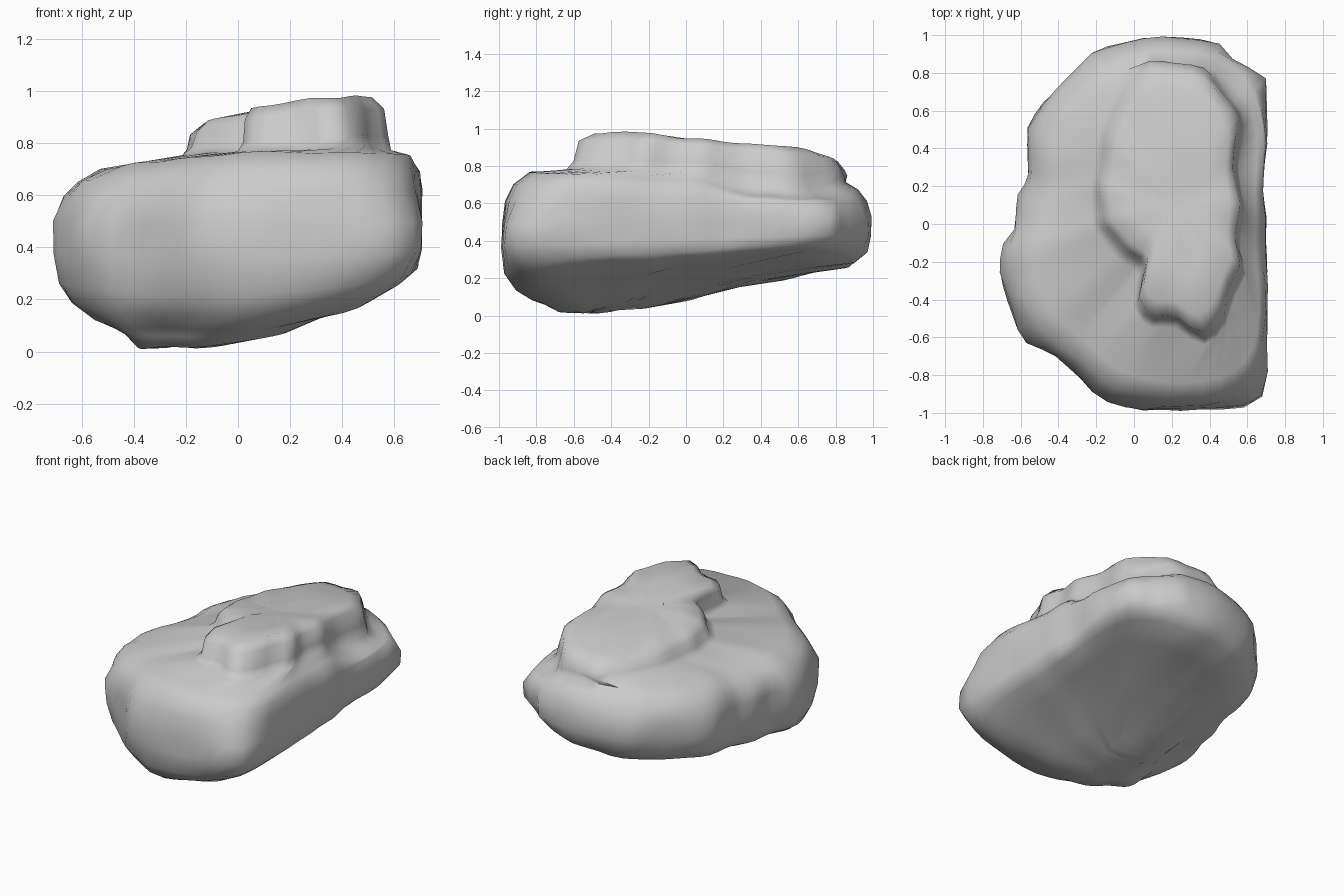
import bpy
import bmesh
import math
from mathutils import Vector, noise
from mathutils.geometry import intersect_line_line_2d

if "Cube" in bpy.data.objects:
    bpy.data.objects.remove(bpy.data.objects["Cube"], do_unlink=True)

SIDES = 64

# Plan outline of the broad boulder, counter-clockwise from the back corner
BODY = [(0.71, 0.8), (0.6, 0.83), (0.5, 0.88), (0.47, 0.97), (0.1, 1.0),
        (-0.23, 0.91), (-0.48, 0.64), (-0.57, 0.51), (-0.55, 0.22),
        (-0.61, 0.18), (-0.62, -0.03), (-0.7, -0.09), (-0.72, -0.25),
        (-0.6, -0.62), (-0.4, -0.7), (-0.2, -0.92), (0, -0.99), (0.5, -0.98),
        (0.66, -0.97), (0.71, -0.85), (0.7, -0.3), (0.69, 0.2), (0.71, 0.4),
        (0.69, 0.6)]

# Plan outline of the raised slab on its top
SLAB = [(0.45, 0.74), (0.36, 0.82), (0.1, 0.85), (-0.02, 0.75), (-0.15, 0.5),
        (-0.2, 0.2), (-0.18, 0), (-0.05, -0.15), (0.06, -0.22), (0, -0.4),
        (0.08, -0.52), (0.22, -0.5), (0.36, -0.63), (0.47, -0.53),
        (0.52, -0.35), (0.58, -0.24), (0.55, -0.1), (0.57, 0.1), (0.54, 0.3),
        (0.57, 0.55)]


def polar_outline(points, centre):
    """Resample an outline at even angles as offsets from its centre."""
    centre = Vector(centre)
    corners = [Vector(p) for p in points]
    result = []
    for i in range(SIDES):
        angle = math.tau * (i + 0.5) / SIDES
        far = centre + 3 * Vector((math.cos(angle), math.sin(angle)))
        hits = [intersect_line_line_2d(centre, far, a, b)
                for a, b in zip(corners, corners[1:] + corners[:1])]
        result.append(max((h - centre for h in hits if h),
                          key=lambda d: d.length))
    return result


def round_off(outline, passes):
    """Wear down the corners of a resampled outline."""
    for _ in range(passes):
        outline = [(outline[i - 1] + 2 * outline[i]
                    + outline[(i + 1) % SIDES]) / 4 for i in range(SIDES)]
    return outline


def ramp(value, start, end):
    return min(1, max(0, (value - start) / (end - start)))


body = polar_outline(BODY, (0, 0))
worn = round_off(body, 5)
slab = polar_outline(SLAB, (0.2, 0.1))

# Rings from the underside up:
# outline, centre, scale, height, x tilt, y tilt, sideways bowl, ledge drop
RINGS = [
    (worn, -0.16, -0.36, 0.2, 0.11, 0.17, 0.13, 0.1, 0),
    (worn, -0.1, -0.28, 0.43, 0.12, 0.17, 0.13, 0.15, 0),
    (worn, -0.06, -0.2, 0.57, 0.15, 0.14, 0.12, 0.2, 0),
    (worn, -0.02, -0.07, 0.77, 0.165, 0.1, 0.1, 0.15, 0),
    (worn, 0, 0, 0.93, 0.2, 0.08, 0.07, 0.15, 0),
    (worn, 0, 0, 0.99, 0.27, 0.05, 0.06, 0.08, 0),
    (body, 0, 0, 1, 0.39, 0.02, 0.03, 0, 0),
    (body, 0, 0, 1, 0.51, 0, 0.02, 0, 0),
    (worn, 0.01, 0, 0.985, 0.61, 0.02, 0, 0, 0),
    (worn, 0.03, 0, 0.94, 0.685, 0.03, -0.015, -0.05, 0.05),
    (worn, 0.05, 0, 0.87, 0.74, 0.04, -0.035, -0.08, 0.08),
    (slab, 0.2, 0.1, 1.03, 0.76, 0.04, -0.02, -0.04, 0.09),
    (slab, 0.2, 0.1, 1, 0.79, 0.05, -0.02, 0, 0.05),
    (slab, 0.2, 0.1, 0.96, 0.865, 0.1, -0.07, 0, 0),
    (slab, 0.2, 0.1, 0.85, 0.905, 0.1, -0.09, 0, 0),
    (slab, 0.2, 0.1, 0.5, 0.91, 0.1, -0.09, 0, 0),
    (slab, 0.2, 0.1, 0.2, 0.91, 0.1, -0.09, 0, 0),
]

# Loft the rings into one closed stone
bm = bmesh.new()
loops = []
for outline, cx, cy, scale, height, tilt_x, tilt_y, bowl, ledge in RINGS:
    loop = []
    for offset in outline:
        x, y = cx + offset.x * scale, cy + offset.y * scale
        drop = ledge * ramp(x, 0.35, 0.5) * ramp(y, 0.1, 0.35)
        z = height + tilt_x * x + tilt_y * y + bowl * x * x - drop
        loop.append(bm.verts.new((x, y, z)))
    loops.append(loop)
for lower, upper in zip(loops, loops[1:]):
    for i in range(SIDES):
        j = (i + 1) % SIDES
        bm.faces.new((lower[i], lower[j], upper[j], upper[i]))
bm.faces.new(reversed(loops[0]))
bm.faces.new(loops[-1])
bmesh.ops.triangulate(bm, faces=[f for f in bm.faces if len(f.verts) > 4])
bmesh.ops.recalc_face_normals(bm, faces=bm.faces)

# Round the edges and weather the surface with broad, shallow lumps
bmesh.ops.smooth_vert(bm, verts=bm.verts, factor=0.3, use_axis_x=True,
                      use_axis_y=True, use_axis_z=True)
bm.normal_update()
shifts = [v.normal * 0.02 * noise.noise(v.co * 5) for v in bm.verts]
for vert, shift in zip(bm.verts, shifts):
    vert.co += shift

mesh = bpy.data.meshes.new("boulder")
bm.to_mesh(mesh)
bm.free()
boulder = bpy.data.objects.new("boulder", mesh)
bpy.context.collection.objects.link(boulder)

# Plain grey stone
stone = bpy.data.materials.new("grey_stone")
stone.use_nodes = True
grey = (0.6, 0.6, 0.6, 1)
stone.diffuse_color = grey
shader = next(n for n in stone.node_tree.nodes if n.type == "BSDF_PRINCIPLED")
shader.inputs["Base Color"].default_value = grey
mesh.materials.append(stone)

# Smooth shading with the hard breaks kept
bpy.ops.object.select_all(action="DESELECT")
boulder.select_set(True)
bpy.context.view_layer.objects.active = boulder
bpy.ops.object.shade_smooth_by_angle(angle=math.radians(60))
